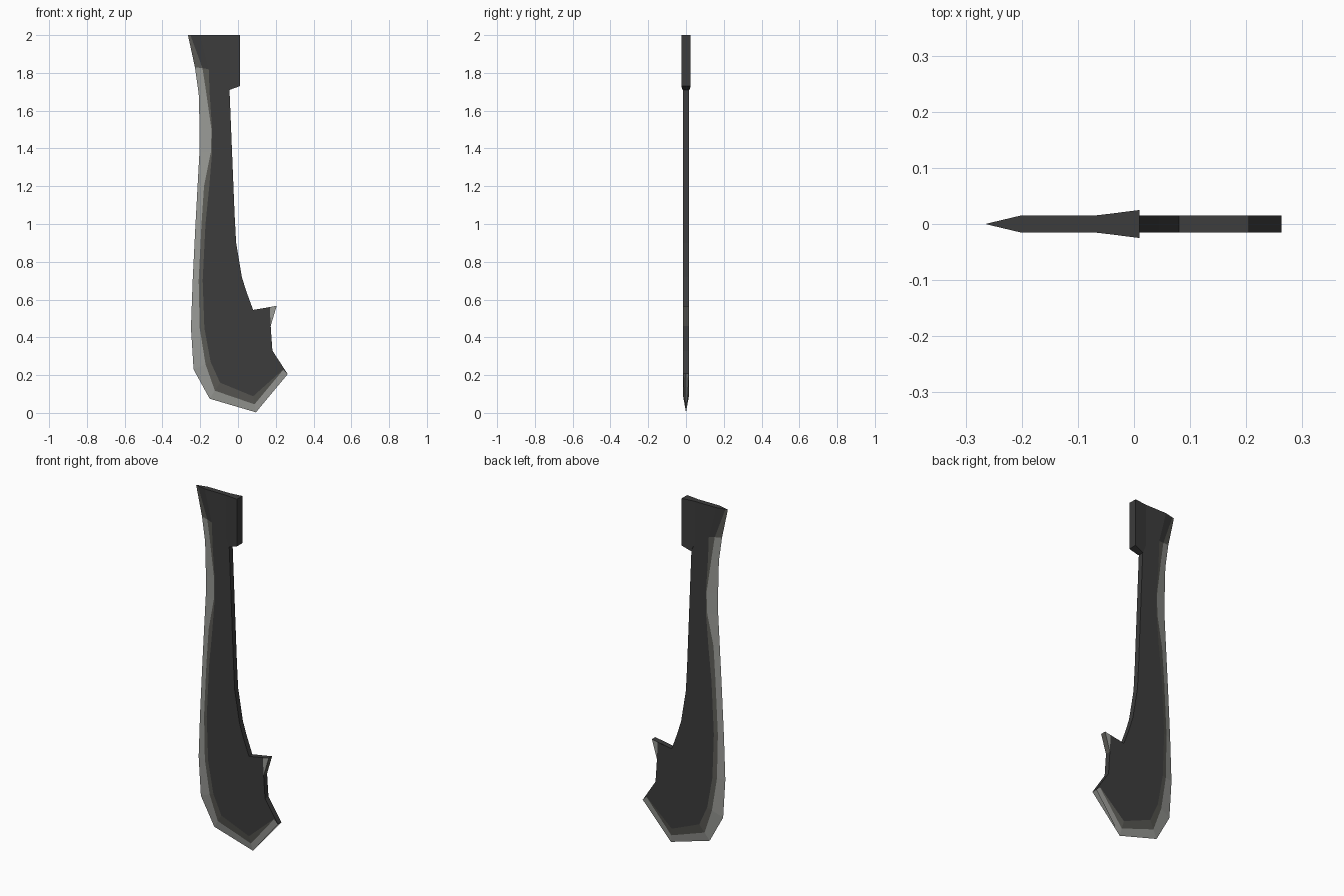
import bpy, bmesh

if "Cube" in bpy.data.objects:
    bpy.data.objects.remove(bpy.data.objects["Cube"])

def material(name, rgb):
    m = bpy.data.materials.new(name)
    m.diffuse_color = (*rgb, 1)
    m.use_nodes = True
    m.node_tree.nodes["Principled BSDF"].inputs["Base Color"].default_value = m.diffuse_color
    return m

MATS = [material("dark_steel", (0.045, 0.045, 0.045)),
        material("worn_steel", (0.105, 0.104, 0.092)),
        material("bright_edge", (0.32, 0.325, 0.305))]
DARK, WORN, BRIGHT = 0, 1, 2
H = 0.0155  # half thickness of the blade

# Cutting edge stations, top to tip: outer x, z, ridge x, z, bright share
EDGE = [(-.265, 2.0, -.20, 2.0, .2), (-.228, 1.83, -.155, 1.82, .55),
        (-.208, 1.69, -.15, 1.69, .7), (-.203, 1.5, -.137, 1.5, .95),
        (-.204, 1.38, -.137, 1.38, .9), (-.214, 1.2, -.152, 1.2, .55),
        (-.225, 1.0, -.172, 1.0, .6), (-.24, .7, -.187, .7, .6),
        (-.249, .45, -.178, .45, .65), (-.235, .23, -.145, .27, .7),
        (-.15, .075, -.095, .16, .5), (.095, .003, .08, .088, .5),
        (.263, .205, .237, .228, .95)]
# Back of the blade from tip to top
SPINE = [(.263, .205), (.182, .33), (.173, .46), (.205, .567), (.08, .545),
         (.045, .64), (.02, .72), (-.01, .9), (-.018, 1.05), (-.045, 1.71), (-.045, 2.0)]
SPIKE = 3

def finish(bm, name):
    bmesh.ops.remove_doubles(bm, verts=bm.verts[:], dist=1e-5)
    bmesh.ops.recalc_face_normals(bm, faces=bm.faces[:])
    me = bpy.data.meshes.new(name)
    bm.to_mesh(me)
    bm.free()
    for m in MATS:
        me.materials.append(m)
    ob = bpy.data.objects.new(name, me)
    bpy.context.collection.objects.link(ob)

def face(bm, pts, mat=DARK):
    bm.faces.new([bm.verts.new(p) for p in pts]).material_index = mat

# Blade: ground edge strips, flat cheeks and spine rim
bm = bmesh.new()
for s in (-1, 1):
    rows = []
    for i, (ox, oz, rx, rz, f) in enumerate(EDGE):
        oy = s * H if i == len(EDGE) - 1 else 0
        o, r = (ox, oy, oz), (rx, s * H, rz)
        rows.append((o, tuple(a + (b - a) * f for a, b in zip(o, r)), r))
    for i, (a, b) in enumerate(zip(rows, rows[1:])):
        face(bm, (a[0], b[0], b[1], a[1]), WORN if i == 0 else BRIGHT)
        face(bm, (a[1], b[1], b[2], a[2]), DARK if i == 0 else WORN)
    cheek = [(x, s * H, z) for x, z in SPINE]
    before, tip, after = cheek[SPIKE - 1:SPIKE + 2]
    root = (.168, s * H, .5602)
    cheek[SPIKE] = root
    face(bm, [r[2] for r in rows] + cheek)
    # bright worn corner of the back spike
    face(bm, (before, tip, root), BRIGHT)
    # half of the flat top end
    face(bm, (rows[0][0], rows[0][1], rows[0][2], cheek[-1], (-.045, 0, 2)))
for i, ((x0, z0), (x1, z1)) in enumerate(zip(SPINE, SPINE[1:])):
    face(bm, ((x0, -H, z0), (x0, H, z0), (x1, H, z1), (x1, -H, z1)),
         WORN if i == SPIKE - 1 else DARK)
finish(bm, "blade")

# Mounting block: wedge that thickens towards the back
bm = bmesh.new()
COLS = [(-.075, .0145, 1.78), (-.045, .018, 1.71), (.01, .025, 1.73)]
loops = [[(x, -y, b), (x, y, b), (x, y, 2), (x, -y, 2)] for x, y, b in COLS]
for a, b in zip(loops, loops[1:]):
    for k in range(4):
        n = (k + 1) % 4
        face(bm, (a[k], a[n], b[n], b[k]))
face(bm, loops[0])
face(bm, loops[-1])
finish(bm, "mounting_block")
